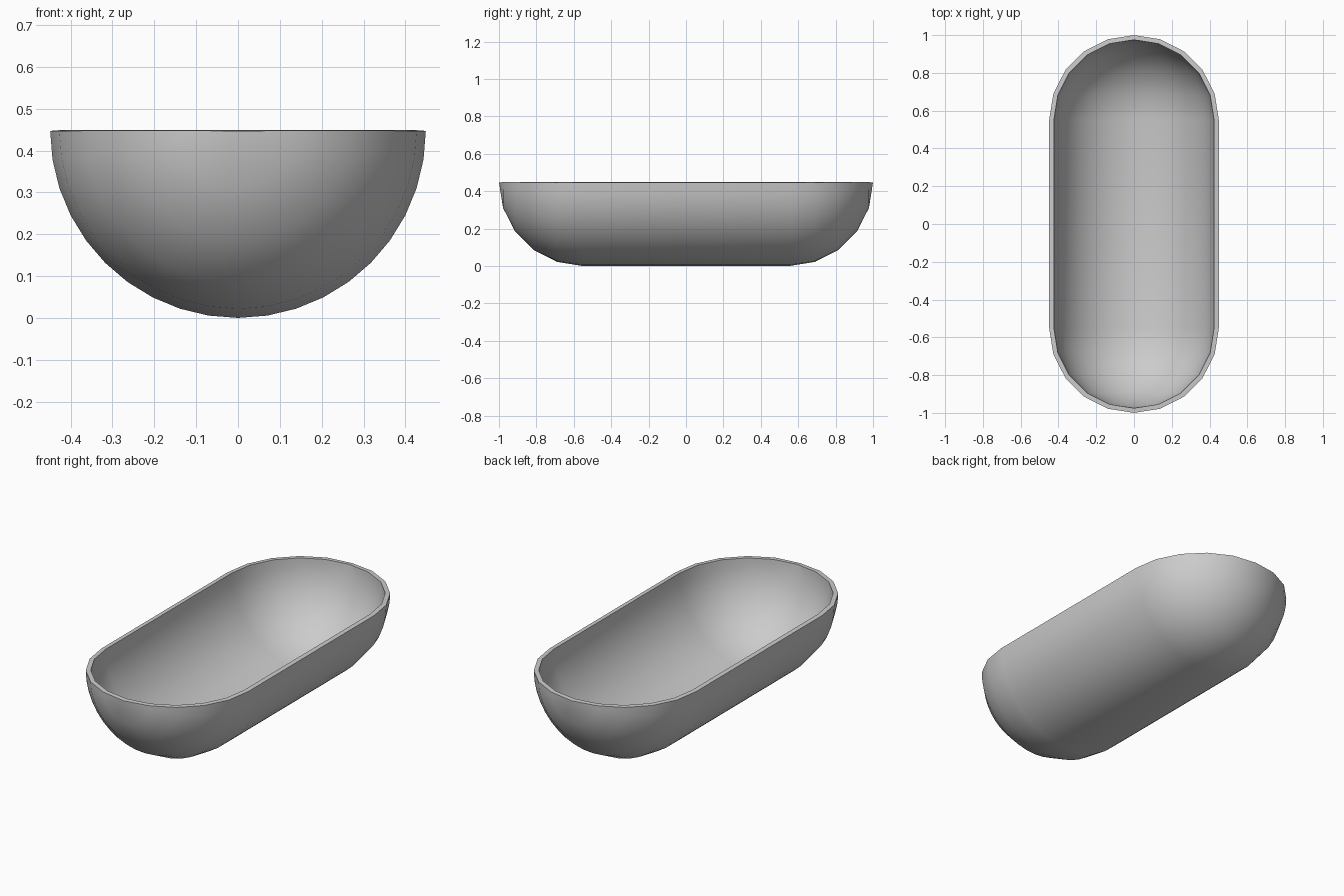
import bpy, bmesh
from math import sin, cos, pi, radians

if "Cube" in bpy.data.objects:
    bpy.data.objects.remove(bpy.data.objects["Cube"])

R, T, H = 0.424, 0.025, 0.551   # inner radius, wall thickness, half straight length
TOP = R + T
SIDES, RINGS = 20, 5            # steps across the half section, steps per rounded end

bm = bmesh.new()


def section(y, r):
    """Half-circle row of vertices hanging below the rim."""
    return [bm.verts.new((-r * cos(pi * i / SIDES), y, TOP - r * sin(pi * i / SIDES)))
            for i in range(SIDES + 1)]


# Rows from front to back, leaving out the two poles
angles = [pi / 2 * k / RINGS for k in range(RINGS)]
rows = [section(-H - R * sin(a), R * cos(a)) for a in reversed(angles)]
rows += [section(H + R * sin(a), R * cos(a)) for a in angles]
for k, (a, b) in enumerate(zip(rows, rows[1:])):
    for i in range(SIDES):
        f = bm.faces.new((a[i], b[i], b[i + 1], a[i + 1]))
        f.smooth = k != RINGS - 1      # straight body is faceted, ends are smooth

# Rounded end tips
for row, y in ((rows[0], -H - R), (rows[-1], H + R)):
    pole = bm.verts.new((0, y, TOP))
    for i in range(SIDES):
        tri = (pole, row[i], row[i + 1]) if y < 0 else (pole, row[i + 1], row[i])
        bm.faces.new(tri).smooth = True

# Consistent outward normals
bmesh.ops.recalc_face_normals(bm, faces=bm.faces[:])
bm.normal_update()
low = min(bm.faces, key=lambda f: f.calc_center_median().z)
if low.normal.z > 0:
    bmesh.ops.reverse_faces(bm, faces=bm.faces[:])

me = bpy.data.meshes.new("trough")
bm.to_mesh(me)
bm.free()
trough = bpy.data.objects.new("trough", me)
bpy.context.collection.objects.link(trough)

# Wall thickness, added outward
mod = trough.modifiers.new("wall", 'SOLIDIFY')
mod.thickness = T
mod.offset = 1
bpy.context.view_layer.objects.active = trough
trough.select_set(True)
bpy.ops.object.modifier_apply(modifier="wall")
trough.data.set_sharp_from_angle(angle=radians(40))
